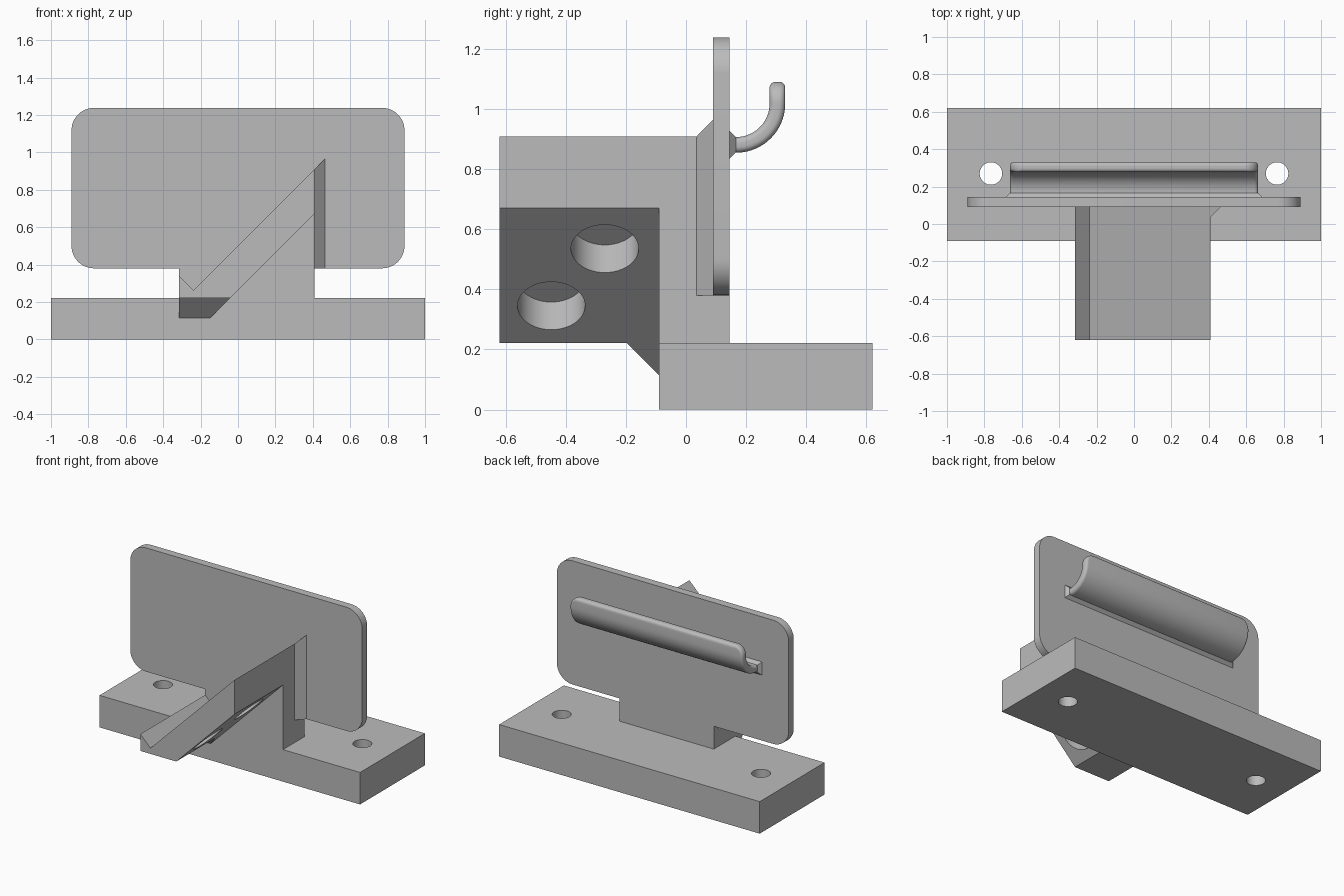
import bpy, bmesh, math
from mathutils import Vector, Matrix

if "Cube" in bpy.data.objects:
    bpy.data.objects.remove(bpy.data.objects["Cube"])

GREY = (0.5, 0.5, 0.5, 1)
mat = bpy.data.materials.new("plain_grey")
mat.use_nodes = True
mat.diffuse_color = GREY
mat.node_tree.nodes["Principled BSDF"].inputs["Base Color"].default_value = GREY


def finish(name, bm, smooth=False):
    bmesh.ops.recalc_face_normals(bm, faces=bm.faces)
    mesh = bpy.data.meshes.new(name)
    bm.to_mesh(mesh)
    bm.free()
    mesh.materials.append(mat)
    obj = bpy.data.objects.new(name, mesh)
    bpy.context.collection.objects.link(obj)
    bpy.ops.object.select_all(action='DESELECT')
    obj.select_set(True)
    bpy.context.view_layer.objects.active = obj
    if smooth:
        bpy.ops.object.shade_smooth_by_angle(angle=math.radians(35))
    return obj


def prism(name, profile, y0, y1, smooth=False):
    """Extrude an x-z profile along y."""
    bm = bmesh.new()
    face = bm.faces.new([bm.verts.new((x, y0, z)) for x, z in profile])
    new = bmesh.ops.extrude_face_region(bm, geom=[face])["geom"]
    bmesh.ops.translate(bm, vec=(0, y1 - y0, 0),
                        verts=[v for v in new if isinstance(v, bmesh.types.BMVert)])
    return finish(name, bm, smooth)


def hull(name, points):
    bm = bmesh.new()
    for p in points:
        bm.verts.new(p)
    bmesh.ops.convex_hull(bm, input=bm.verts)
    bmesh.ops.dissolve_limit(bm, angle_limit=0.01, verts=bm.verts, edges=bm.edges)
    return finish(name, bm)


def drill(obj, centre, axis, radius, depth):
    """Cut a round hole reaching depth to both sides of centre."""
    bm = bmesh.new()
    turn = Vector((0, 0, 1)).rotation_difference(Vector(axis)).to_matrix().to_4x4()
    bmesh.ops.create_cone(bm, cap_ends=True, segments=48, radius1=radius, radius2=radius,
                          depth=2 * depth, matrix=Matrix.Translation(centre) @ turn)
    cutter = finish("hole_cutter", bm)
    cutter.hide_render = True
    mod = obj.modifiers.new("hole", 'BOOLEAN')
    mod.operation, mod.object, mod.solver = 'DIFFERENCE', cutter, 'EXACT'
    bpy.context.view_layer.objects.active = obj
    bpy.ops.object.modifier_apply(modifier=mod.name)
    bpy.data.objects.remove(cutter)


def smooth_sharp(obj):
    bpy.ops.object.select_all(action='DESELECT')
    obj.select_set(True)
    bpy.context.view_layer.objects.active = obj
    bpy.ops.object.shade_smooth_by_angle(angle=math.radians(35))


LEFT, RIGHT = -0.315, 0.408        # sides of the support
BASE_TOP, PLATE_LOW = 0.222, 0.38
FRONT, PLATE_FRONT, PLATE_BACK = -0.09, 0.09, 0.145
upper = lambda x: x + 0.5          # sloping top of the arm
lower = lambda x: x + 0.262        # sloping underside of the arm
under_x = BASE_TOP - 0.262

# Base with two screw holes
base = prism("base", [(-1, 0), (1, 0), (1, BASE_TOP), (-1, BASE_TOP)], FRONT, 0.62)
for side in (-1, 1):
    drill(base, (side * 0.765, 0.27, 0.11), (0, 0, 1), 0.06, 0.3)
smooth_sharp(base)

# Sloping arm with a lip, and two blind holes in its underside
arm = prism("sloping_arm", [(LEFT, BASE_TOP), (under_x, BASE_TOP), (RIGHT, lower(RIGHT)),
                            (RIGHT, upper(RIGHT)), (-0.238, upper(-0.238)), (LEFT, 0.339)],
            -0.62, PLATE_FRONT)
for y, z in ((-0.448, 0.345), (-0.27, 0.535)):
    drill(arm, (z - 0.262, y, z), (-1, 0, 1), 0.1125, 0.13)
smooth_sharp(arm)

# Support under the arm and neck under the plate
prism("arm_support", [(under_x, BASE_TOP), (RIGHT, BASE_TOP), (RIGHT, lower(RIGHT))],
      FRONT, PLATE_FRONT)
prism("plate_neck", [(LEFT, BASE_TOP), (RIGHT, BASE_TOP), (RIGHT, PLATE_LOW), (LEFT, PLATE_LOW)],
      PLATE_FRONT, PLATE_BACK)

# Wedge below the arm against the base front
LOW = 0.115
hull("lower_wedge", [(LEFT, -0.197, BASE_TOP), (under_x, -0.197, BASE_TOP),
                     (LEFT, FRONT, LOW), (LOW - 0.262, FRONT, LOW),
                     (LEFT, FRONT, BASE_TOP), (under_x, FRONT, BASE_TOP)])

# Gusset between arm and plate
corners = [(RIGHT, 0.035), (RIGHT, PLATE_FRONT), (0.464, PLATE_FRONT)]
hull("gusset", [(x, y, z) for x, y in corners for z in (PLATE_LOW, upper(x))])

# Rounded back plate
W, TOP, R, STEPS = 0.89, 1.238, 0.12, 12
outline = []
for cx, cz, start in ((W - R, TOP - R, 0), (R - W, TOP - R, 90),
                      (R - W, PLATE_LOW + R, 180), (W - R, PLATE_LOW + R, 270)):
    for i in range(STEPS + 1):
        a = math.radians(start + 90 * i / STEPS)
        outline.append((cx + R * math.cos(a), cz + R * math.sin(a)))
prism("back_plate", outline, PLATE_FRONT, PLATE_BACK, True)

# Bevelled root of the hook
HOOK_Z, HALF, HOOK_Y = 0.88, 0.664, 0.166
hull("hook_root", [(sx * (HALF + g), y, HOOK_Z + sz * (0.025 + g))
                   for y, g in ((PLATE_BACK, 0.021), (HOOK_Y, 0))
                   for sx in (-1, 1) for sz in (-1, 1)])

# Curved hook: a rounded section lofted along a quarter arc and a short straight
BEND, STRAIGHT, THICK, EDGE, CORNER = 0.138, 0.072, 0.026, 0.02, 0.07
ARC = BEND * math.pi / 2
LENGTH = ARC + STRAIGHT


def hook_frame(s):
    a = min(s / BEND, math.pi / 2)
    extra = max(0, s - ARC)
    centre = Vector((0, HOOK_Y + BEND * math.sin(a), HOOK_Z + BEND * (1 - math.cos(a)) + extra))
    return centre, Vector((0, -math.sin(a), math.cos(a)))


def rounding(s, r):
    """Inset of a rounded end of radius r at path length s."""
    d = max(0, s - (LENGTH - r))
    return r - math.sqrt(max(0, r * r - d * d))


lengths = [ARC * i / 24 for i in range(24)]
lengths += [LENGTH - CORNER * (1 - math.sin(math.pi / 2 * i / 14)) for i in range(15)]
bm = bmesh.new()
rings = []
for s in lengths:
    centre, normal = hook_frame(s)
    half = HALF - rounding(s, CORNER)
    thick = THICK - rounding(s, EDGE)
    edge = min(EDGE, thick * 0.8)
    ring = []
    for sx, sn, start in ((1, 1, 0), (-1, 1, 90), (-1, -1, 180), (1, -1, 270)):
        for i in range(7):
            a = math.radians(start + 15 * i)
            x = sx * (half - edge) + edge * math.cos(a)
            n = sn * (thick - edge) + edge * math.sin(a)
            ring.append(bm.verts.new(centre + Vector((x, 0, 0)) + normal * n))
    rings.append(ring)
for a, b in zip(rings, rings[1:]):
    for i in range(len(a)):
        j = (i + 1) % len(a)
        bm.faces.new((a[i], a[j], b[j], b[i]))
bm.faces.new(rings[0])
bm.faces.new(rings[-1])
finish("curved_hook", bm, True)
